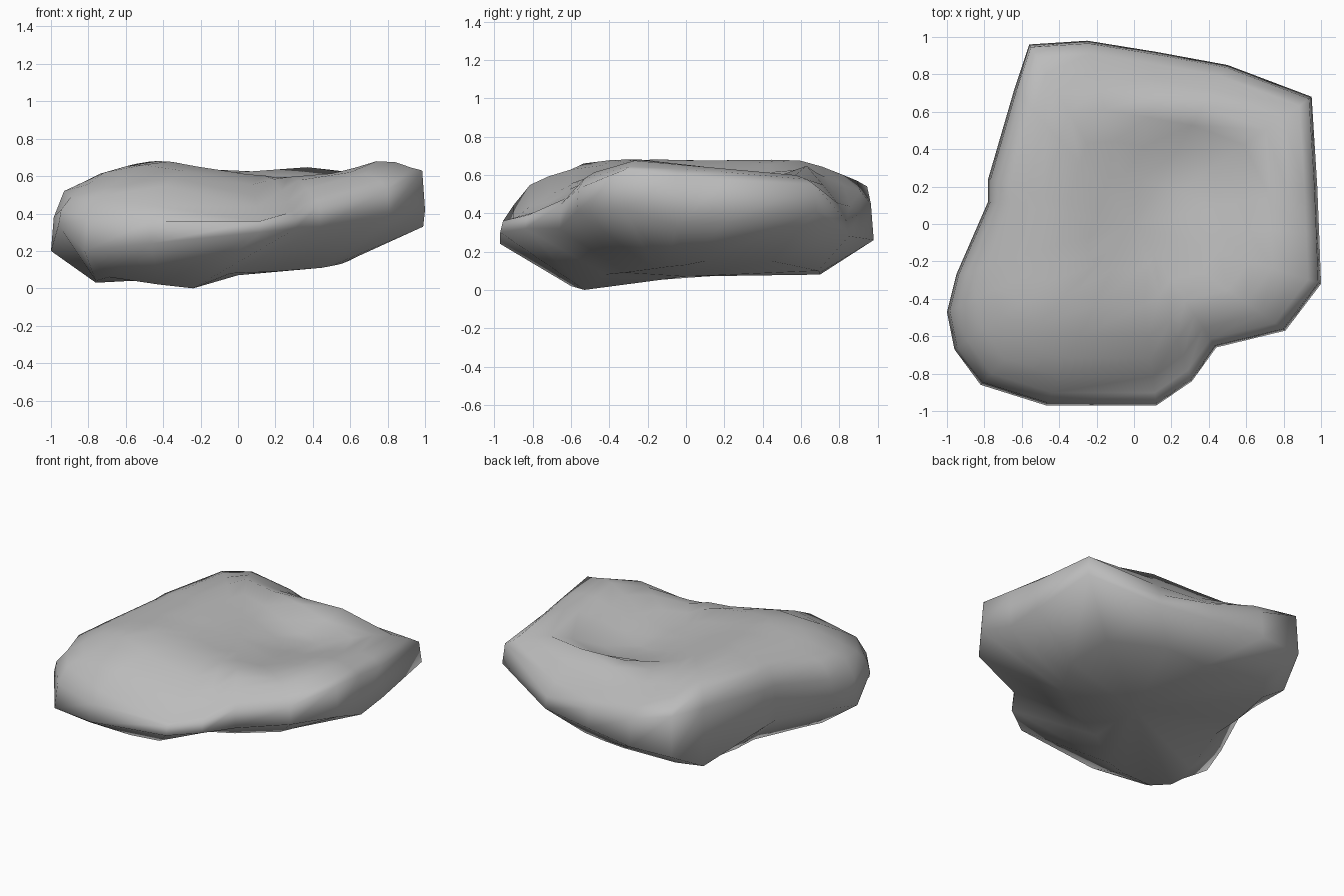
import bpy
import bmesh
from math import exp

cube = bpy.data.objects.get("Cube")
if cube:
    bpy.data.objects.remove(cube)

# Rim of the boulder, anticlockwise: x, y, lower edge, upper edge
RIM = [
    (.95, .68, .41, .55), (.5, .85, .28, .36), (.12, .92, .27, .4),
    (-.25, .98, .26, .45), (-.56, .96, .26, .54), (-.64, .72, .13, .53),
    (-.78, .24, .26, .51), (-.78, .12, .26, .5), (-.95, -.27, .24, .44),
    (-1, -.47, .2, .38), (-.96, -.67, .34, .42), (-.82, -.86, .2, .37),
    (-.47, -.97, .24, .36), (.12, -.97, .3, .36), (.31, -.84, .32, .39),
    (.44, -.66, .32, .45), (.81, -.57, .41, .53), (1, -.32, .42, .63),
    (.99, -.05, .33, .6), (.98, .2, .35, .57),
]

# Edge of the underside, one point for each rim point
BASE = [
    (.6, .45, .15), (.3, .69, .1), (.15, .7, .09), (0, .7, .08),
    (-.45, .76, .12), (-.55, .62, .09), (-.6, .3, .08), (-.6, .1, .07),
    (-.72, -.3, .04), (-.76, -.42, .03), (-.76, -.54, .04), (-.69, -.66, .06),
    (-.42, -.6, .02), (-.24, -.53, 0), (-.04, -.42, .08), (.2, -.32, .09),
    (.45, -.17, .11), (.5, -.1, .12), (.55, 0, .13), (.6, .1, .15),
]


def bump(distance, width):
    return exp(-(distance / width) ** 2)


def beyond(value, limit):
    return max(0, value - limit)


def top_height(x, y):
    # Two long ridges joined by a saddle, with a valley and a lip at the back
    left_ridge = .12 * bump(x + .42, .35)
    right_ridge = (.13 - .1 * (y + .33)) * bump(x - .77, .25)
    saddle = .04 * bump(x - .2, .3) * bump(y + .45, .25)
    lip = .13 * bump(x - .25, .25) * bump(y - .64, .12)
    valley = .05 * bump(x - .32, .25) * bump(y - .3, .28)
    # The top falls off towards the sides
    front_slope = .38 * beyond(-y, .5) + (.5 - .8 * x) * beyond(-y, .8)
    right_slope = .7 * beyond(-y, .36) * bump(x - .8, .4)
    back_slope = (.55 + .35 * x) * beyond(y, .62)
    left_slope = .3 * beyond(-x, .75)
    rise = left_ridge + right_ridge + saddle + lip - valley
    return .56 + rise - front_slope - right_slope - back_slope - left_slope


def top_ring(scale):
    return [(x * scale, y * scale, top_height(x * scale, y * scale)) for x, y, _, _ in RIM]


# Rings of points from the underside, over the walls, to the top
rings = [
    BASE,
    [(x, y, low) for x, y, low, high in RIM],
    [(x * .985, y * .985, high) for x, y, low, high in RIM],
]
rings += [top_ring(scale) for scale in (.93, .84, .74, .62, .45, .25)]

bm = bmesh.new()
layers = [[bm.verts.new(point) for point in ring] for ring in rings]
count = len(RIM)
for lower, upper in zip(layers, layers[1:]):
    for i in range(count):
        j = (i + 1) % count
        bm.faces.new((lower[i], lower[j], upper[j], upper[i]))

# Close the underside and the top with fans
for layer, height in ((layers[0], .07), (layers[-1], top_height(0, 0))):
    centre = bm.verts.new((0, 0, height))
    for i in range(count):
        bm.faces.new((centre, layer[i], layer[(i + 1) % count]))
bmesh.ops.recalc_face_normals(bm, faces=bm.faces)

mesh = bpy.data.meshes.new("boulder")
bm.to_mesh(mesh)
bm.free()
mesh.shade_smooth()
boulder = bpy.data.objects.new("boulder", mesh)
bpy.context.collection.objects.link(boulder)

# Stone colour
stone = bpy.data.materials.new("grey_stone")
stone.use_nodes = True
colour = (.5, .5, .5, 1)
stone.diffuse_color = colour
stone.node_tree.nodes["Principled BSDF"].inputs["Base Color"].default_value = colour
mesh.materials.append(stone)
